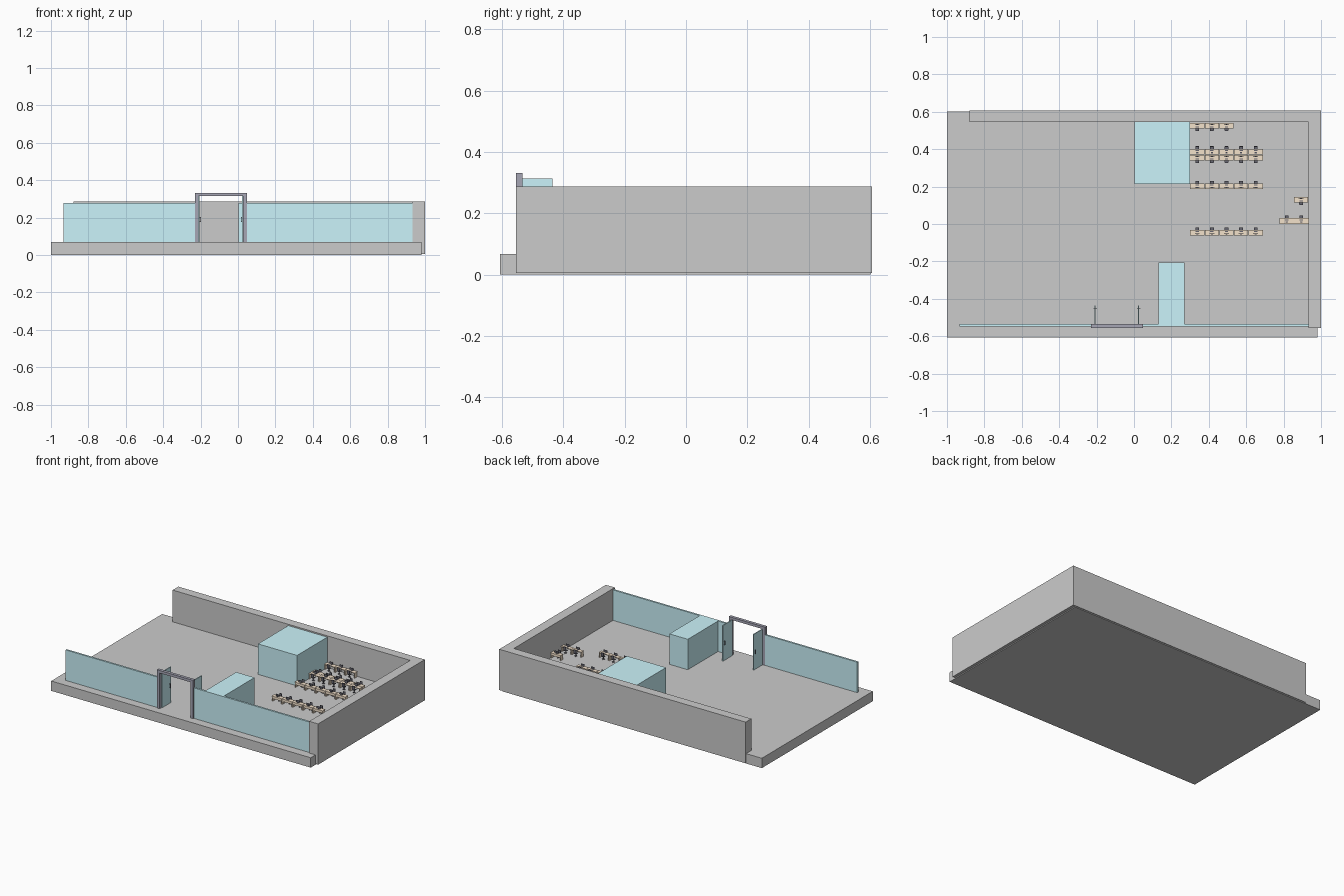
import bpy, bmesh
from mathutils import Matrix, Vector

if "Cube" in bpy.data.objects:
    bpy.data.objects.remove(bpy.data.objects["Cube"])


def material(name, rgb):
    m = bpy.data.materials.new(name)
    m.diffuse_color = (*rgb, 1)
    m.use_nodes = True
    m.node_tree.nodes["Principled BSDF"].inputs["Base Color"].default_value = m.diffuse_color
    return m


GLASS = material("glass_blue", (0.6, 0.9, 0.96))
FRAME = material("frame_grey", (0.38, 0.38, 0.46))
WOOD = material("light_wood", (0.9, 0.76, 0.6))
DARK = material("dark_plastic", (0.13, 0.13, 0.16))
FLOOR = 0.068


def boxes(name, parts, mat=None):
    """One object from boxes given as (x0, x1, y0, y1, z0, z1)."""
    bm = bmesh.new()
    for x0, x1, y0, y1, z0, z1 in parts:
        centre = Vector((x0 + x1, y0 + y1, z0 + z1)) / 2
        size = Matrix.Diagonal((x1 - x0, y1 - y0, z1 - z0, 1))
        bmesh.ops.create_cube(bm, size=1, matrix=Matrix.Translation(centre) @ size)
    mesh = bpy.data.meshes.new(name)
    bm.to_mesh(mesh)
    bm.free()
    if mat:
        mesh.materials.append(mat)
    obj = bpy.data.objects.new(name, mesh)
    bpy.context.collection.objects.link(obj)
    return obj


# Floor slab and the L-shaped outer wall
boxes("floor_slab", [(-1, 0.98, -0.607, 0.602, 0, FLOOR)])
wall = bmesh.new()
outline = [(-0.88, 0.607), (-0.88, 0.545), (0.932, 0.545),
           (0.932, -0.555), (1, -0.555), (1, 0.607)]
base = wall.faces.new([wall.verts.new((x, y, 0.006)) for x, y in outline])
top = bmesh.ops.extrude_face_region(wall, geom=[base])["geom"]
bmesh.ops.translate(wall, vec=(0, 0, 0.281),
                    verts=[g for g in top if isinstance(g, bmesh.types.BMVert)])
bmesh.ops.recalc_face_normals(wall, faces=wall.faces)
wall_mesh = bpy.data.meshes.new("outer_wall")
wall.to_mesh(wall_mesh)
wall.free()
bpy.context.collection.objects.link(bpy.data.objects.new("outer_wall", wall_mesh))

# Glass front and the two glass rooms
boxes("glass_front_left", [(-0.932, -0.23, -0.548, -0.535, FLOOR, 0.278)], GLASS)
boxes("glass_front_right", [(0.045, 0.932, -0.548, -0.535, FLOOR, 0.278)], GLASS)
boxes("large_glass_room", [(0.002, 0.3, 0.215, 0.545, FLOOR, 0.278)], GLASS)
boxes("small_glass_room", [(0.13, 0.27, -0.536, -0.205, FLOOR, 0.278)], GLASS)

# Entrance frame with two leaves opened inwards
boxes("door_frame", [(-0.23, -0.21, -0.555, -0.534, FLOOR, 0.314),
                     (0.027, 0.047, -0.555, -0.534, FLOOR, 0.314),
                     (-0.23, 0.047, -0.555, -0.534, 0.314, 0.332)], FRAME)
for side, x in (("left", -0.208), ("right", 0.025)):
    boxes(f"{side}_door_leaf", [(x - 0.003, x + 0.003, -0.536, -0.435, FLOOR, 0.314)], GLASS)
    boxes(f"{side}_door_handle",
          [(x - 0.008, x + 0.008, -0.452, -0.448, z, z + 0.004) for z in (0.175, 0.199)]
          + [(a - 0.0015, a + 0.0015, -0.452, -0.448, 0.175, 0.203)
             for a in (x - 0.008, x + 0.008)], DARK)

# Workstations: local boxes centred on a desk, chair on the +y side
W, D, H = 0.076, 0.03, 0.037
DESK = [(-W / 2, W / 2, -D / 2, D / 2, H - 0.003, H)]
DESK += [(s * 0.035 - 0.002, s * 0.035 + 0.002, -0.013, 0.013, 0, H - 0.003) for s in (-1, 1)]
DESK += [(-0.035, 0.035, -0.012, -0.010, 0.018, H - 0.003)]
EQUIPMENT = [(-0.013, 0.013, -0.006, -0.004, H + 0.004, H + 0.018),
             (-0.002, 0.002, -0.008, -0.006, H, H + 0.010),
             (-0.006, 0.006, -0.009, -0.003, H, H + 0.001),
             (-0.009, 0.009, 0.004, 0.009, H, H + 0.001)]
CHAIR = [(-0.010, 0.010, 0.009, 0.027, 0.019, 0.023),
         (-0.009, 0.009, 0.026, 0.029, 0.026, 0.049),
         (-0.0015, 0.0015, 0.016, 0.019, 0.003, 0.019),
         (-0.002, 0.002, 0.026, 0.029, 0.020, 0.026),
         (-0.010, 0.010, 0.016, 0.019, 0, 0.003),
         (-0.0015, 0.0015, 0.008, 0.027, 0, 0.003)]

# Rows: left edge, centre y, number of desks, side of the chairs
ROWS = [(0.3, 0.526, 3, -1), (0.3, 0.387, 5, 1), (0.3, 0.355, 5, -1), (0.3, 0.202, 5, 1),
        (0.3, -0.047, 5, 1), (0.778, 0.016, 2, 1), (0.855, 0.13, 1, -1)]


def placed(parts, x, y, side):
    return [(x + a, x + b, y + min(side * c, side * d), y + max(side * c, side * d),
             FLOOR + e, FLOOR + f) for a, b, c, d, e, f in parts]


for r, (x0, y, count, side) in enumerate(ROWS, 1):
    xs = [x0 + 0.0385 + 0.078 * i for i in range(count)]
    for label, parts, mat in (("desks", DESK, WOOD), ("computers", EQUIPMENT, DARK),
                              ("chairs", CHAIR, DARK)):
        boxes(f"row_{r}_{label}", [p for x in xs for p in placed(parts, x, y, side)], mat)
